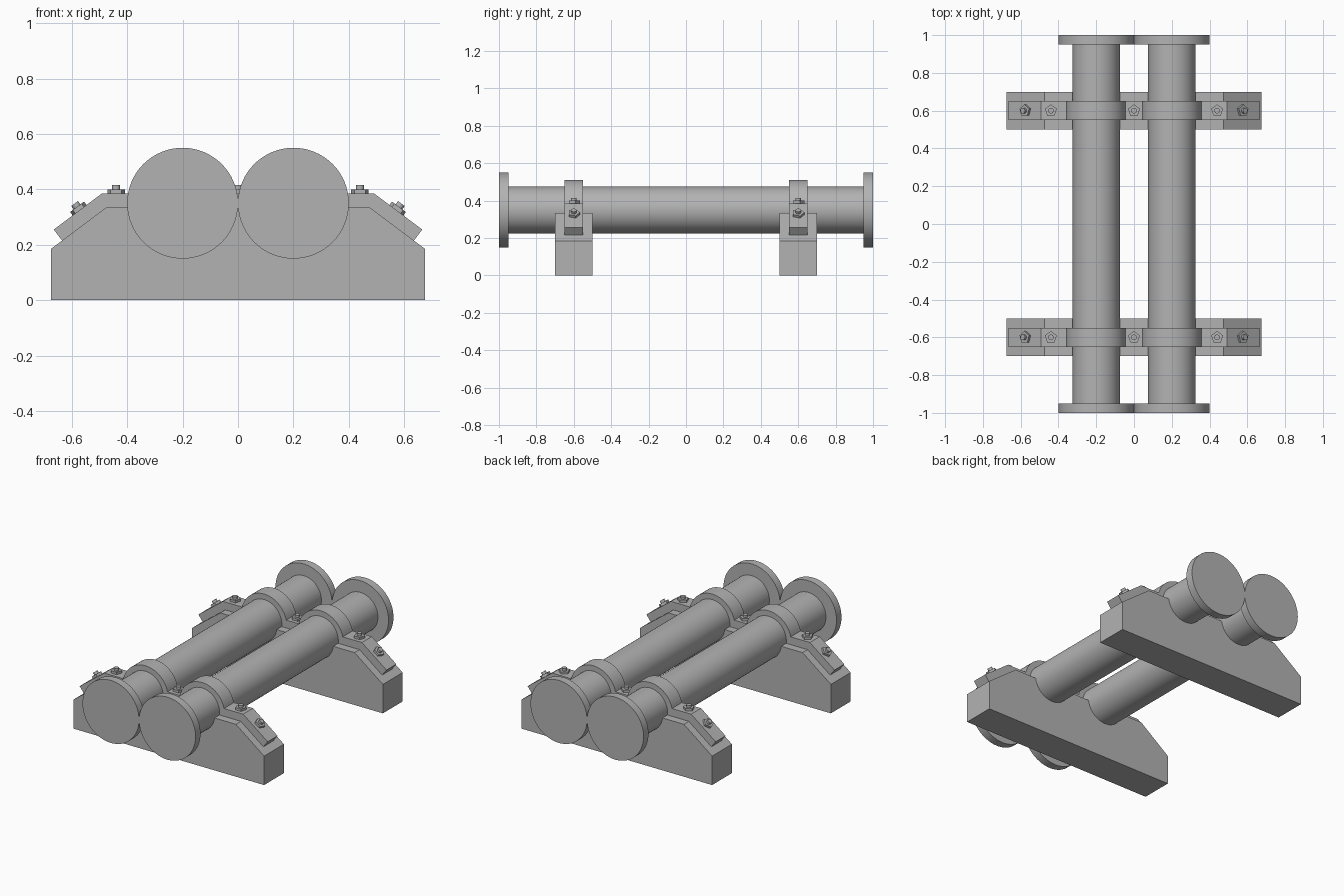
import bpy, bmesh, math
from mathutils import Vector, Matrix

cube = bpy.data.objects.get("Cube")
if cube:
    bpy.data.objects.remove(cube)

steel = bpy.data.materials.new("grey_steel")
steel.use_nodes = True
grey = (0.45, 0.45, 0.45, 1)
steel.diffuse_color = grey
steel.node_tree.nodes["Principled BSDF"].inputs["Base Color"].default_value = grey

PIPE_X, PIPE_Z, PIPE_R = 0.2, 0.35, 0.125
SEAT_Z, STRAP_T = 0.335, 0.05
SLOPE = Vector((0.8, 0, -0.6))
NORMAL = Vector((0.6, 0, 0.8))


def finish(name, bm):
    bmesh.ops.recalc_face_normals(bm, faces=bm.faces)
    mesh = bpy.data.meshes.new(name)
    bm.to_mesh(mesh)
    bm.free()
    mesh.materials.append(steel)
    obj = bpy.data.objects.new(name, mesh)
    bpy.context.collection.objects.link(obj)
    bpy.ops.object.select_all(action='DESELECT')
    obj.select_set(True)
    bpy.context.view_layer.objects.active = obj
    bpy.ops.object.shade_smooth_by_angle(angle=math.radians(30))
    return obj


def extrude_profile(name, points, y, depth):
    """Extrude an (x, z) outline along y, centred on y."""
    bm = bmesh.new()
    face = bm.faces.new([bm.verts.new((x, y - depth / 2, z)) for x, z in points])
    out = bmesh.ops.extrude_face_region(bm, geom=[face])
    verts = [v for v in out["geom"] if isinstance(v, bmesh.types.BMVert)]
    bmesh.ops.translate(bm, verts=verts, vec=(0, depth, 0))
    return finish(name, bm)


def arc(radius, z, upper):
    """Points around the +x pipe from outside to inside, starting and ending at height z."""
    a = math.asin((z - PIPE_Z) / radius)
    end = math.pi - a if upper else -math.pi - a
    return [(PIPE_X + radius * math.cos(a + (end - a) * i / 32),
             PIPE_Z + radius * math.sin(a + (end - a) * i / 32)) for i in range(33)]


def mirrored(half):
    return half + [(-x, z) for x, z in reversed(half)]


def add_cylinder(bm, radius, depth, sides, matrix):
    bmesh.ops.create_cone(bm, cap_ends=True, segments=sides, radius1=radius,
                          radius2=radius, depth=depth, matrix=matrix)


# Pipes with a blind flange at each end
for side, x in (("left", PIPE_X), ("right", -PIPE_X)):
    bm = bmesh.new()
    turn = Matrix.Rotation(math.pi / 2, 4, 'X')
    add_cylinder(bm, PIPE_R, 1.9, 64, Matrix.Translation((x, 0, PIPE_Z)) @ turn)
    finish(side + "_pipe", bm)
    for end, y in (("front", -0.975), ("back", 0.975)):
        bm = bmesh.new()
        add_cylinder(bm, 0.2, 0.05, 64, Matrix.Translation((x, y, PIPE_Z)) @ turn)
        finish(f"{side}_{end}_flange", bm)


def bolt(name, base, tilt):
    """Five-sided nut with a round stud, standing on base and tilted about y."""
    bm = bmesh.new()
    place = Matrix.Translation(base) @ Matrix.Rotation(tilt, 4, 'Y')
    add_cylinder(bm, 0.033, 0.015, 5, place @ Matrix.Translation((0, 0, 0.0075)))
    add_cylinder(bm, 0.015, 0.03, 16, place @ Matrix.Translation((0, 0, 0.015)))
    finish(name, bm)


# Saddle outline: sloped shoulders and a half-round seat for each pipe
saddle = mirrored([(0.675, 0), (0.675, 0.185), (0.475, SEAT_Z)] + arc(PIPE_R, SEAT_Z, False))

# Strap outline: follows the shoulders and arches over each pipe
shoulder = Vector((0.475, 0, SEAT_Z))
tip = shoulder + SLOPE * 0.2
tip_top = tip + NORMAL * STRAP_T
strap_z = SEAT_Z + STRAP_T
bend_top = Vector((0.4917, 0, strap_z))
over = [(tip.x, tip.z), (tip_top.x, tip_top.z), (bend_top.x, strap_z)] + arc(0.16, strap_z, True)
under = [(shoulder.x, SEAT_Z)] + arc(PIPE_R, SEAT_Z, True)
strap = mirrored(over) + [(-x, z) for x, z in under] + under[::-1]

for end, y in (("front", -0.6), ("back", 0.6)):
    extrude_profile(end + "_saddle", saddle, y, 0.2)
    extrude_profile(end + "_strap", strap, y, 0.1)
    bolt(end + "_middle_bolt", (0, y, strap_z), 0)
    slope_point = bend_top + SLOPE * 0.1
    for side, s in (("left", 1), ("right", -1)):
        bolt(f"{end}_{side}_flat_bolt", (s * 0.44, y, strap_z), 0)
        bolt(f"{end}_{side}_slope_bolt", (s * slope_point.x, y, slope_point.z),
             s * math.atan2(NORMAL.x, NORMAL.z))
